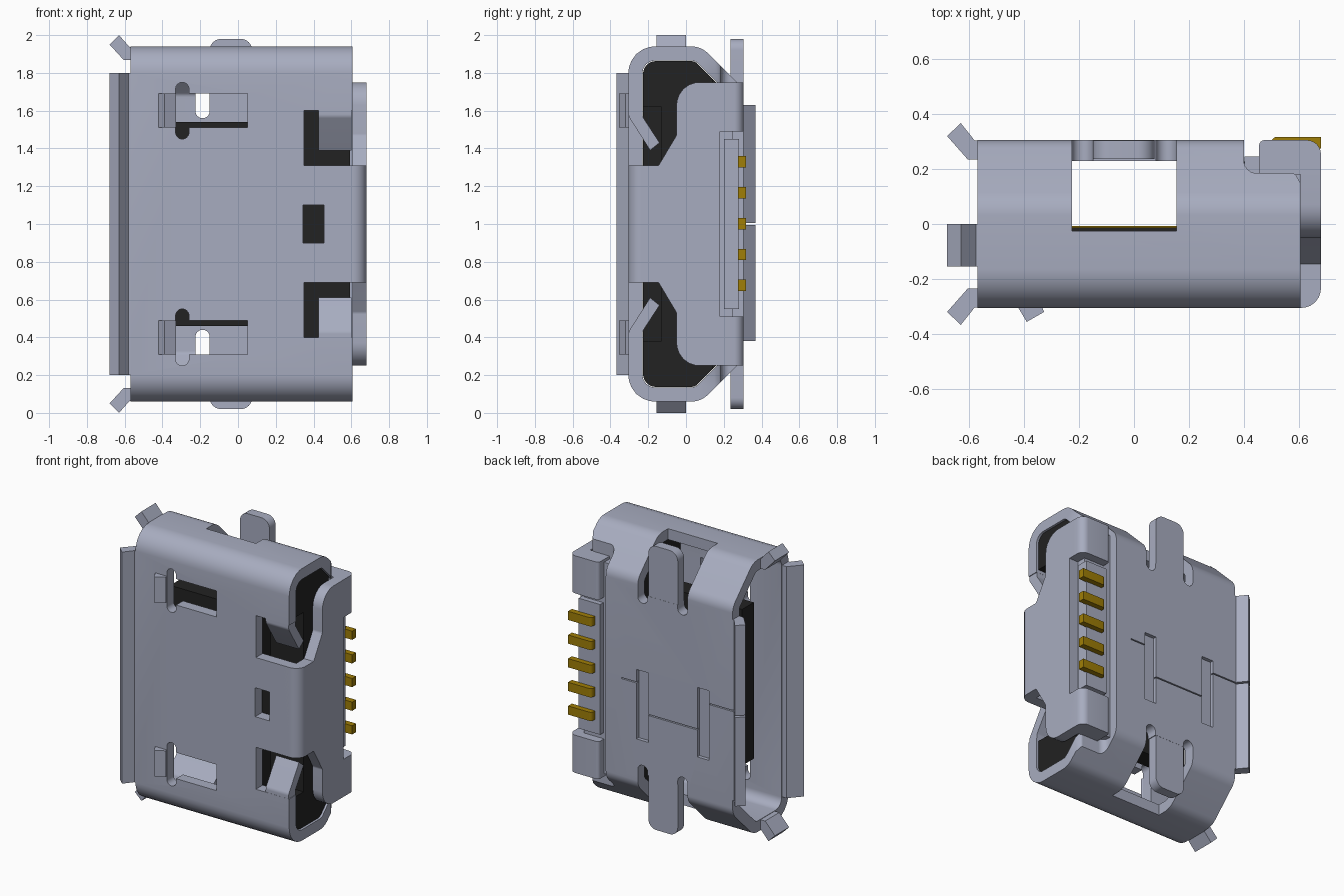
import bpy, bmesh, math
from mathutils import Vector

cube = bpy.data.objects.get("Cube")
if cube:
    bpy.data.objects.remove(cube, do_unlink=True)


def material(name, rgb, metallic=0.0):
    m = bpy.data.materials.new(name)
    m.use_nodes = True
    m.diffuse_color = (*rgb, 1)
    m.node_tree.nodes["Principled BSDF"].inputs["Base Color"].default_value = (*rgb, 1)
    return m


STEEL = material("steel grey", (0.39, 0.415, 0.525))
BLACK = material("black plastic", (0.016, 0.016, 0.016))
GOLD = material("contact gold", (0.35, 0.21, 0.002))


def rounded(pts, steps=6):
    """Outline from (u, v) or (u, v, radius) corners."""
    out, n = [], len(pts)
    for i, p in enumerate(pts):
        c = Vector(p[:2])
        r = p[2] if len(p) > 2 else 0
        if not r:
            out.append(c)
            continue
        a = (Vector(pts[i - 1][:2]) - c).normalized()
        b = (Vector(pts[(i + 1) % n][:2]) - c).normalized()
        half = a.angle(b) / 2
        centre = c + (a + b).normalized() * (r / math.sin(half))
        s = c + a * (r / math.tan(half)) - centre
        e = c + b * (r / math.tan(half)) - centre
        for k in range(steps + 1):
            t = k / steps
            d = s * (1 - t) + e * t
            out.append(centre + d.normalized() * r)
    return out


def prism(name, axis, pts, lo, hi, mat=None):
    """Extrude an outline along x (pts y,z), y (pts x,z) or z (pts x,y)."""
    place = {"x": lambda u, v, w: (w, u, v),
             "y": lambda u, v, w: (u, w, v),
             "z": lambda u, v, w: (u, v, w)}[axis]
    outline = rounded(pts)
    bm = bmesh.new()
    a = [bm.verts.new(place(u, v, lo)) for u, v in outline]
    b = [bm.verts.new(place(u, v, hi)) for u, v in outline]
    n = len(a)
    bm.faces.new(a)
    bm.faces.new(b[::-1])
    for i in range(n):
        j = (i + 1) % n
        bm.faces.new((a[i], b[i], b[j], a[j]))
    bmesh.ops.recalc_face_normals(bm, faces=bm.faces)
    me = bpy.data.meshes.new(name)
    bm.to_mesh(me)
    bm.free()
    ob = bpy.data.objects.new(name, me)
    bpy.context.collection.objects.link(ob)
    if mat:
        me.materials.append(mat)
    return ob


def box(name, x, y, z, mat=None):
    return prism(name, "z", [(x[0], y[0]), (x[1], y[0]), (x[1], y[1]), (x[0], y[1])], z[0], z[1], mat)


def rect(u, v, r=0):
    return [(u[0], v[0], r), (u[1], v[0], r), (u[1], v[1], r), (u[0], v[1], r)]


def cut(target, cutter):
    cutter.hide_render = True
    m = target.modifiers.new("cut", "BOOLEAN")
    m.operation, m.solver, m.object = "DIFFERENCE", "EXACT", cutter
    bpy.context.view_layer.objects.active = target
    bpy.ops.object.modifier_apply(modifier=m.name)
    bpy.data.objects.remove(cutter, do_unlink=True)


def flip(pts):
    """Mirror an outline's second coordinate about mid height."""
    return [(p[0], 2 - p[1], *p[2:]) for p in pts]


def span(lo, hi, top):
    return (lo, hi) if top else (2 - hi, 2 - lo)


def symmetric(half):
    return half + flip(half)[::-1]


OUTER = symmetric([(-0.305, 1.94, 0.14), (0.08, 1.94, 0.12), (0.305, 1.715, 0.1)])
INNER = symmetric([(-0.23, 1.865, 0.065), (0.049, 1.865, 0.05), (0.23, 1.684, 0.03)])
CORE = symmetric([(-0.227, 1.862, 0.065), (0.048, 1.862, 0.05), (0.227, 1.682, 0.03)])

# Shell tube and inner core
shell = prism("shell", "x", OUTER, -0.57, 0.605, STEEL)
cut(shell, prism("bore", "x", INNER, -0.8, 0.8))
core = prism("inner_core", "x", CORE, 0.2, 0.592, BLACK)
cut(core, box("core_step", (0.41, 0.8), (0.14, 0.5), (-1, 3)))

# Rear notch of the shell, with a curved step at each side
cut(shell, prism("rear_notch", "z", [(0.4, 0.5), (0.4, 0.185, 0.045), (0.585, 0.185, 0.02),
                                     (0.605, 0.15), (0.8, 0.15), (0.8, 0.5)], -0.2, 2.2))
# Front centre window
cut(shell, box("centre_window", (0.345, 0.455), (-0.5, -0.15), (0.9, 1.1)))

for top in (True, False):
    side = "upper" if top else "lower"
    f = (lambda p: p) if top else flip
    # Side openings with rounded slots beside the mounting tab
    cut(shell, box("opening", (-0.225, 0.155), (-0.025, 0.5), span(1.62, 2.3, top)))
    for x in (-0.225, 0.08):
        cut(shell, prism("slot", "y", f(rect((x, x + 0.075), (1.56, 1.72), 0.037)), 0.1, 0.5))
    prism(side + "_mounting_tab", "y", f([(-0.15, 1.58), (-0.15, 1.98, 0.06), (0.075, 1.98, 0.06),
                                          (0.075, 1.58)]), 0.236, 0.304, STEEL)
    # Latch hole, relief slot and raised latch tip
    cut(shell, box("latch_hole", (-0.31, 0.05), (-0.5, -0.15), span(1.51, 1.69, top)))
    cut(shell, prism("relief_slot", "y", f(rect((-0.33, -0.26), (1.45, 1.75), 0.0345)), -0.5, -0.15))
    prism(side + "_latch", "z", [(-0.43, -0.29), (-0.39, -0.356), (-0.327, -0.32), (-0.36, -0.24),
                                 (-0.43, -0.24)], *span(1.51, 1.69, top), STEEL)
    # Rear front-wall window, core pocket and inward spring finger
    cut(shell, box("finger_window", (0.35, 0.8), (-0.5, -0.15), span(1.31, 1.6, top)))
    cut(core, box("pocket", (0.34, 0.8), (-0.5, -0.13), span(1.25, 1.62, top)))
    prism(side + "_spring_finger", "x", f([(-0.304, 1.63), (-0.304, 1.57, 0.04), (-0.19, 1.39),
                                           (-0.14, 1.43), (-0.231, 1.57, 0.03), (-0.231, 1.63)]),
          0.425, 0.6, STEEL)
    # Flared side lip
    prism(side + "_side_lip", "y", f([(-0.56, 1.938), (-0.575, 1.938), (-0.63, 2.0), (-0.68, 1.95),
                                      (-0.605, 1.868), (-0.56, 1.868)]), -0.155, 0, STEEL)
    # Rear corner block
    prism(side + "_corner_block", "z", [(0.455, 0.305, 0.02), (0.68, 0.305, 0.05), (0.68, 0.18),
                                        (0.455, 0.18)], *span(1.49, 1.75, top), STEEL)

# Flared lips on the front wall and split back wall
LIP = [(-0.56, 0.304), (-0.58, 0.304), (-0.63, 0.367), (-0.68, 0.32), (-0.605, 0.235), (-0.56, 0.235)]
prism("front_lip", "z", [(x, -y) for x, y in LIP], 0.2, 1.8, STEEL)
prism("back_lip_upper", "z", LIP, 1.006, 1.63, STEEL)
prism("back_lip_lower", "z", LIP, 0.38, 0.994, STEEL)

# Back wall recesses and the folded seam between them
for x in (-0.39, 0.075):
    cut(shell, box("recess", (x, x + 0.09), (0.28, 0.5), (0.61, 1.09)))
for x0, x1, z in ((-0.6, -0.38, 1.0), (-0.31, 0.08, 0.8), (0.16, 0.28, 1.0)):
    cut(shell, box("seam", (x0, x1), (0.285, 0.5), (z - 0.004, z + 0.004)))

# Rear shield folded over from the front wall
prism("rear_shield", "x", symmetric([(-0.24, 1.31), (-0.145, 1.31), (-0.05, 1.47, 0.03),
                                     (-0.05, 1.75, 0.12), (0.23, 1.75), (0.23, 1.49),
                                     (0.18, 1.49)]), 0.606, 0.68, STEEL)
prism("shield_bend", "z", [(0.56, -0.305), (0.68, -0.305, 0.07), (0.68, -0.2), (0.606, -0.2),
                           (0.606, -0.23), (0.56, -0.23)], 0.69, 1.31, STEEL)

# Terminal base and contacts
box("terminal_base", (0.402, 0.61), (0.13, 0.245), (0.27, 1.73), STEEL)
box("terminal_ledge", (0.46, 0.625), (0.2, 0.28), (0.55, 1.45), STEEL)
box("tongue", (-0.42, 0.22), (-0.14, -0.012), (0.46, 1.54), BLACK)
for i in range(5):
    z = 0.675 + i * 0.1635
    prism("terminal_%d" % (i + 1), "z", [(0.5, 0.25), (0.5, 0.317, 0.02), (0.68, 0.317),
                                         (0.68, 0.275), (0.6, 0.275)], z - 0.03, z + 0.03, GOLD)
    box("tongue_contact_%d" % (i + 1), (-0.38, 0.2), (-0.013, -0.008), (z - 0.03, z + 0.03), GOLD)

# Smooth the rounded corners, keep edges sharp
bpy.ops.object.select_all(action="DESELECT")
for ob in bpy.context.scene.objects:
    if ob.type == "MESH":
        ob.select_set(True)
        bpy.context.view_layer.objects.active = ob
bpy.ops.object.shade_smooth_by_angle(angle=math.radians(30))
